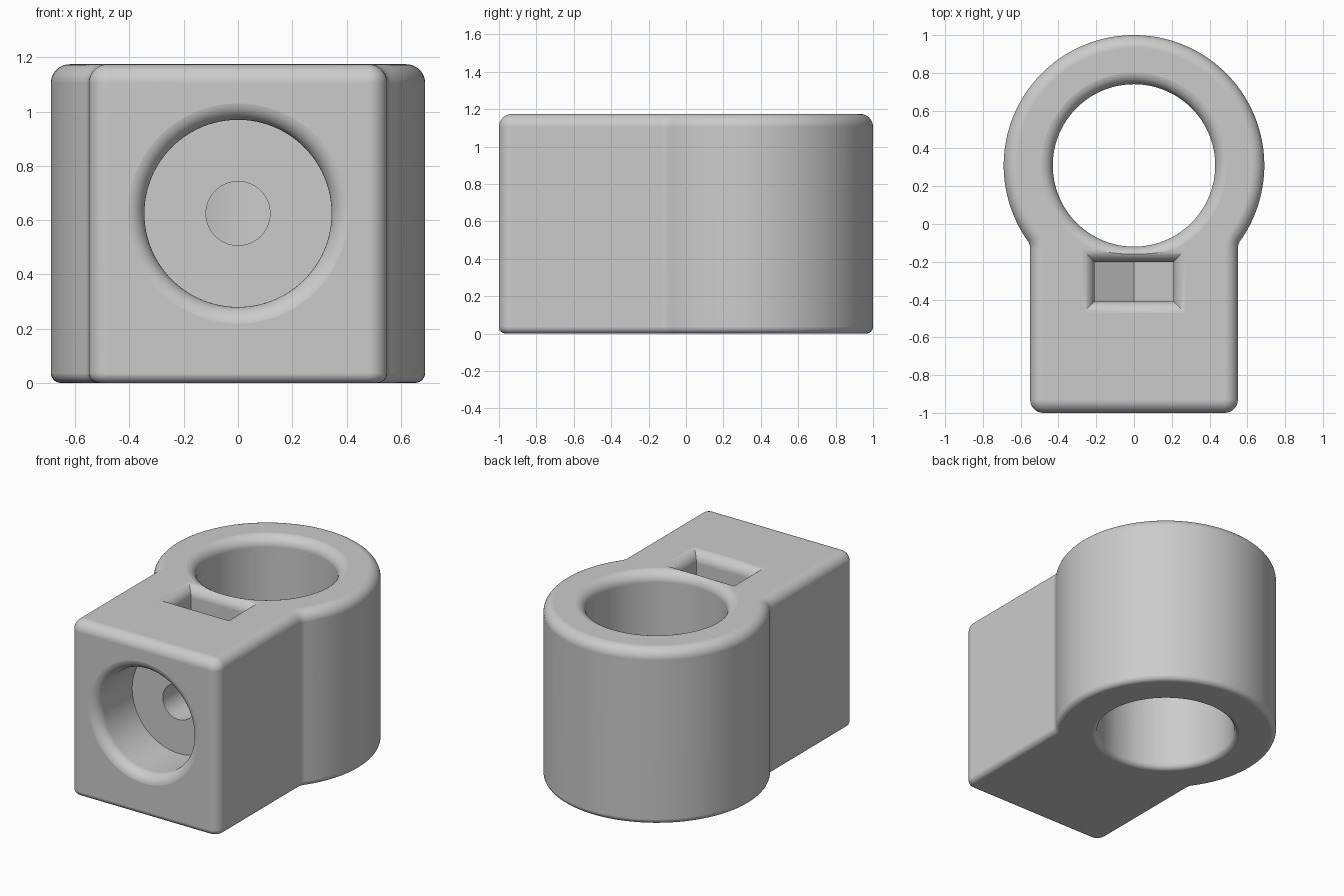
import bpy, bmesh
from math import pi, sin, cos, sqrt, atan2
from mathutils import Matrix

if "Cube" in bpy.data.objects:
    bpy.data.objects.remove(bpy.data.objects["Cube"])

TOP = 1.175                      # overall height
R_TOP, R_BOTTOM = 0.07, 0.037    # edge rounding
HALF_W, RING_Y, RING_R, HOLE_R = 0.55, 0.31, 0.69, 0.43
BORE_Z, BORE_R, BORE_DEPTH, SCREW_R = 0.625, 0.345, 0.37, 0.118
SLOT_W, SLOT_Y0, SLOT_Y1 = 0.21, -0.41, -0.2
EPS = 0.0006

gray = bpy.data.materials.new("plain gray")
gray.use_nodes = True
color = (0.6, 0.6, 0.6, 1)
gray.diffuse_color = color
gray.node_tree.nodes["Principled BSDF"].inputs["Base Color"].default_value = color


def arc(cx, cy, r, a0, a1, n):
    return [(cx + r * cos(a0 + (a1 - a0) * i / n),
             cy + r * sin(a0 + (a1 - a0) * i / n)) for i in range(n + 1)]


def flare(top, steps=10):
    """Offset and height pairs of a rounded mouth that ends just past its face."""
    pts = [(R_TOP * (1 - cos(i / steps * pi / 2)),
            top - R_TOP + R_TOP * sin(i / steps * pi / 2) + EPS) for i in range(steps + 1)]
    return pts + [(R_TOP, top + 0.1)]


def loft(name, rings, split_caps=False):
    """Skin a stack of equal point rings and close both ends."""
    bm = bmesh.new()
    rows = [[bm.verts.new(p) for p in ring] for ring in rings]
    n = len(rows[0])
    for low, high in zip(rows, rows[1:]):
        for i in range(n):
            j = (i + 1) % n
            bm.faces.new((low[i], low[j], high[j], high[i]))
    for row in (rows[0], rows[-1]):
        if split_caps:
            bm.faces.new([row[i] for i in (0, 1, 4, 5)])
            bm.faces.new([row[i] for i in (1, 2, 3, 4)])
        else:
            bm.faces.new(row)
    bmesh.ops.remove_doubles(bm, verts=bm.verts, dist=1e-5)
    bmesh.ops.recalc_face_normals(bm, faces=bm.faces)
    mesh = bpy.data.meshes.new(name)
    bm.to_mesh(mesh)
    bm.free()
    obj = bpy.data.objects.new(name, mesh)
    mesh.materials.append(gray)
    bpy.context.collection.objects.link(obj)
    return obj


def lathe(name, profile, segments=96):
    return loft(name, [[(x, y, z) for x, y in arc(0, 0, r, 0, 2 * pi, segments)[:-1]]
                       for r, z in profile])


def outline(d):
    """Block and ring footprint, inset by d."""
    x, f = HALF_W + R_TOP, R_TOP
    y = RING_Y - sqrt((RING_R + f) ** 2 - x ** 2)
    t = atan2(RING_Y - y, -x)
    half = arc(HALF_W - R_TOP, R_TOP - 1, R_TOP - d, -pi / 2, 0, 8)
    half += arc(x, y, f + d, pi, t, 5)
    half += arc(0, RING_Y, RING_R - d, t - pi, pi / 2, 56)[1:]
    return half + [(-px, py) for px, py in reversed(half[:-1])]


# Clamp body with rounded top and bottom edges
edge = [(R_BOTTOM * (1 - sin(i / 6 * pi / 2)), R_BOTTOM * (1 - cos(i / 6 * pi / 2)))
        for i in range(7)]
edge += [(R_TOP * (1 - cos(i / 10 * pi / 2)), TOP - R_TOP + R_TOP * sin(i / 10 * pi / 2))
         for i in range(11)]
body = loft("clamp_body", [[(x, y, z) for x, y in outline(d)] for d, z in edge])

# Vertical ring hole, rounded at both mouths
low = [(HOLE_R + R_BOTTOM, -0.1)]
low += [(HOLE_R + R_BOTTOM * (1 - sin(i / 6 * pi / 2)),
         R_BOTTOM * (1 - cos(i / 6 * pi / 2)) - EPS) for i in range(7)]
ring_cutter = lathe("ring_hole_cutter", low + [(HOLE_R + d, z) for d, z in flare(TOP)])
ring_cutter.data.transform(Matrix.Translation((0, RING_Y, 0)))

# Front bore and screw hole, turned to run along y
to_front = Matrix.Translation((0, 0, BORE_Z)) @ Matrix.Rotation(pi / 2, 4, "X")
bore_cutter = lathe("bore_cutter",
                    [(BORE_R, 1 - BORE_DEPTH)] + [(BORE_R + d, z) for d, z in flare(1)])
screw_cutter = lathe("screw_hole_cutter", [(SCREW_R, -0.1), (SCREW_R, 0.8)], 48)
for cutter in (bore_cutter, screw_cutter):
    cutter.data.transform(to_front)


# Nut slot with a pointed floor and rounded mouth
def slot_ring(d, z, dip=0):
    w, a, b = SLOT_W + d, SLOT_Y0 - d, SLOT_Y1 + d
    return [(-w, a, z), (0, a, z - dip), (w, a, z), (w, b, z), (0, b, z - dip), (-w, b, z)]


floor = slot_ring(0, BORE_Z - SLOT_W / sqrt(3), SLOT_W / sqrt(3))
slot_cutter = loft("nut_slot_cutter",
                   [floor] + [slot_ring(d, z) for d, z in flare(TOP)], True)

# Cut the openings
for cutter in (ring_cutter, bore_cutter, slot_cutter, screw_cutter):
    cut = body.modifiers.new(cutter.name, "BOOLEAN")
    cut.operation, cut.solver, cut.object = "DIFFERENCE", "EXACT", cutter
bpy.context.view_layer.objects.active = body
body.select_set(True)
for mod in list(body.modifiers):
    bpy.ops.object.modifier_apply(modifier=mod.name)
for cutter in (ring_cutter, bore_cutter, slot_cutter, screw_cutter):
    bpy.data.objects.remove(cutter)

# Smooth shading with crisp edges
bpy.ops.object.select_all(action="DESELECT")
body.select_set(True)
bpy.ops.object.shade_smooth_by_angle(angle=pi / 6)
weighted = body.modifiers.new("even_shading", "WEIGHTED_NORMAL")
weighted.keep_sharp = True
